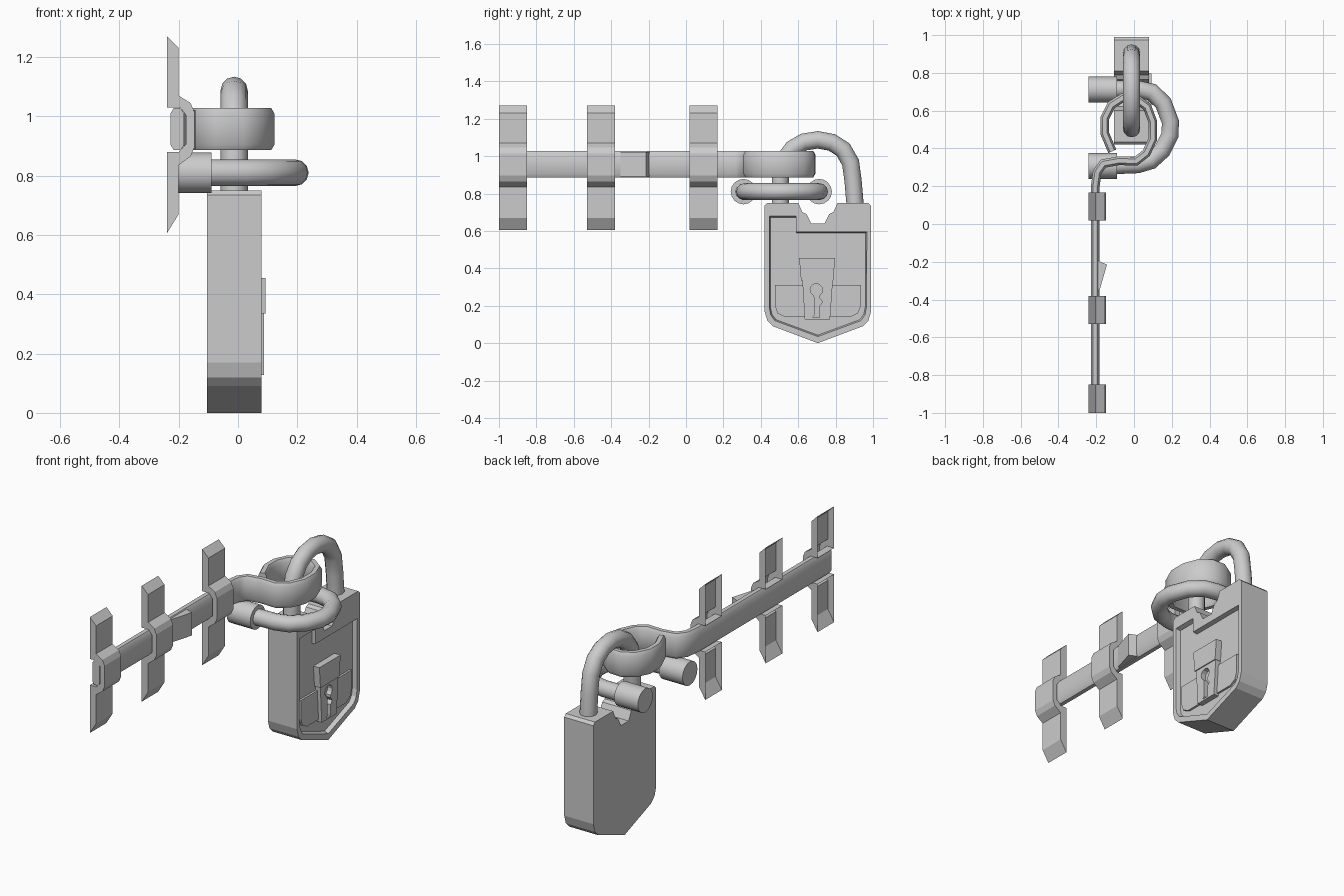
import bpy, bmesh, math
from mathutils import Vector

if "Cube" in bpy.data.objects:
    bpy.data.objects.remove(bpy.data.objects["Cube"])


def finish(bm, name, smooth=False):
    bmesh.ops.recalc_face_normals(bm, faces=bm.faces)
    me = bpy.data.meshes.new(name)
    bm.to_mesh(me)
    bm.free()
    ob = bpy.data.objects.new(name, me)
    bpy.context.collection.objects.link(ob)
    if smooth:
        bpy.ops.object.select_all(action='DESELECT')
        ob.select_set(True)
        bpy.context.view_layer.objects.active = ob
        bpy.ops.object.shade_smooth_by_angle(angle=math.radians(40))
    return ob


def loft(rings, name, smooth=False):
    """Skin closed rings of points and cap both ends."""
    bm = bmesh.new()
    vs = [[bm.verts.new(p) for p in r] for r in rings]
    n = len(vs[0])
    for a, b in zip(vs, vs[1:]):
        for i in range(n):
            j = (i + 1) % n
            bm.faces.new((a[i], a[j], b[j], b[i]))
    bm.faces.new(vs[0])
    bm.faces.new(vs[-1])
    return finish(bm, name, smooth)


def prism(name, pts, axis, lo, hi, smooth=False, shrink=1.0, centre=(0, 0)):
    """Extrude a 2D outline along an axis; the low end may be scaled down."""
    def place(u, v, w):
        return {'x': (w, u, v), 'y': (u, w, v), 'z': (u, v, w)}[axis]
    cu, cv = centre
    low = [place(cu + (u - cu) * shrink, cv + (v - cv) * shrink, lo) for u, v in pts]
    return loft([low, [place(u, v, hi) for u, v in pts]], name, smooth)


def sweep(name, path, up, section):
    """Sweep a section along a planar path with mitred joints."""
    path, up, rings = [Vector(p) for p in path], Vector(up), []
    for i, p in enumerate(path):
        t0 = (p - path[max(i - 1, 0)]).normalized()
        t1 = (path[min(i + 1, len(path) - 1)] - p).normalized()
        t = (t0 + t1).normalized()
        side = t.cross(up) / max(t.dot(t1 if t1.length else t0), 0.5)
        rings.append([p + side * a + up * b for a, b in section])
    return loft(rings, name, True)


def circle(r, n, cu=0, cv=0):
    return [(cu + r * math.cos(2 * math.pi * i / n), cv + r * math.sin(2 * math.pi * i / n))
            for i in range(n)]


def cut(ob, cutter):
    m = ob.modifiers.new("cut", 'BOOLEAN')
    m.operation, m.solver, m.object = 'DIFFERENCE', 'EXACT', cutter
    bpy.context.view_layer.objects.active = ob
    bpy.ops.object.modifier_apply(modifier=m.name)
    bpy.data.objects.remove(cutter)


MID = 0.705


def mirrored(half):
    """Complete a left half outline across the padlock centre line."""
    return half + [(2 * MID - y, z) for y, z in reversed(half) if abs(y - MID) > 1e-4]


# padlock body: shield with a notched top and a recessed front
half = [(MID, 0), (0.465, 0.09), (0.435, 0.12), (0.42, 0.17), (0.42, 0.735), (0.435, 0.75),
        (0.6, 0.75), (0.622, 0.7), (0.645, 0.69), (0.67, 0.64)]
body = prism("padlock_body", mirrored(half), 'x', -0.105, 0.08)
recess = [(MID, 0.035), (0.475, 0.12), (0.453, 0.15), (0.445, 0.19), (0.445, 0.68),
          (0.588, 0.68), (0.588, 0.595), (0.967, 0.595), (0.965, 0.19), (0.957, 0.15), (0.935, 0.12)]
cutter = prism("recess_cutter", recess, 'x', 0.055, 0.08, shrink=0.975, centre=(MID, 0.35))
for v in cutter.data.vertices:
    if v.co.x > 0.079:
        v.co.x = 0.0805
cut(body, cutter)

# raised lock plates
prism("keyplate_head", [(0.605, 0.455), (0.797, 0.455), (0.787, 0.335), (0.615, 0.335)],
      'x', 0.05, 0.093)
stem = prism("keyplate_stem", [(0.622, 0.335), (0.785, 0.335), (0.77, 0.127), (0.635, 0.127)],
             'x', 0.05, 0.087)
hole = circle(0.033, 12, 0.697, 0.285)
hole = hole[:9] + [(0.687, 0.245), (0.687, 0.15), (0.677, 0.137), (0.715, 0.137), (0.715, 0.2),
                   (0.73, 0.22), (0.715, 0.24), (0.715, 0.255)] + hole[11:]
cut(stem, prism("keyhole_cutter", hole, 'x', 0.058, 0.1))
left = [(0.475, 0.31), (0.645, 0.31), (0.645, 0.14), (0.53, 0.14), (0.49, 0.16), (0.475, 0.2)]
prism("side_plate_left", left, 'x', 0.05, 0.067)
prism("side_plate_right", [(2 * MID - y, z) for y, z in left], 'x', 0.05, 0.067)

# shackle
arch = [(0.505, 0.68), (0.505, 0.9), (0.525, 0.98), (0.57, 1.04), (0.63, 1.075), (0.705, 1.087),
        (0.78, 1.073), (0.84, 1.035), (0.88, 0.965), (0.893, 0.87), (0.905, 0.73), (0.905, 0.68)]
sweep("shackle", [(-0.013, y, z) for y, z in arch], (1, 0, 0), circle(0.046, 12))

# sliding bolt bar curling into a ring
bar = [(-0.205, -0.995), (-0.205, 0.2), (-0.195, 0.275), (-0.162, 0.32), (-0.08, 0.335),
       (0.01, 0.332), (0.065, 0.375), (0.1, 0.45), (0.1, 0.54), (0.07, 0.62), (0.01, 0.665),
       (-0.06, 0.668), (-0.12, 0.63), (-0.155, 0.56), (-0.155, 0.48), (-0.115, 0.385)]
sec = [(-0.023, -0.052), (-0.012, -0.071), (0.012, -0.071), (0.023, -0.052),
       (0.023, 0.052), (0.012, 0.071), (-0.012, 0.071), (-0.023, 0.052)]
sweep("bolt_bar", [(x, y, 0.957) for x, y in bar], (0, 0, 1), sec)
prism("bolt_thumb_stop", [(-0.2, -0.19), (-0.143, -0.215), (-0.182, -0.35), (-0.2, -0.35)],
      'z', 0.89, 1.022)

# wall staple with two sockets
loop = [(-0.15, 0.307), (0.02, 0.314), (0.09, 0.335), (0.15, 0.39), (0.19, 0.47), (0.193, 0.54),
        (0.155, 0.64), (0.095, 0.698), (0.02, 0.714), (-0.15, 0.714)]
sweep("staple_loop", [(x, y, 0.81) for x, y in loop], (0, 0, 1), circle(0.045, 12))
for tag, y in (("near", 0.307), ("far", 0.712)):
    prism("staple_socket_" + tag, circle(0.068, 16, y, 0.81), 'x', -0.24, -0.09, smooth=True)

# three hollow-backed guide brackets
prof = [(-0.24, 1.27), (-0.2, 1.23), (-0.2, 1.07), (-0.16, 1.045), (-0.147, 1.015),
        (-0.147, 0.895), (-0.16, 0.865), (-0.2, 0.835), (-0.2, 0.67), (-0.24, 0.605),
        (-0.24, 0.88), (-0.2, 0.88), (-0.176, 0.905), (-0.176, 1.005), (-0.195, 1.03), (-0.24, 1.03)]
for i, y in enumerate((-1.0, -0.53, 0.018)):
    ob = prism(f"guide_bracket_{i + 1}", prof, 'y', y, y + 0.15)
    bm = bmesh.new()
    bm.from_mesh(ob.data)
    back = [f for f in bm.faces if all(v.co.x < -0.239 for v in f.verts)]
    bmesh.ops.delete(bm, geom=back, context='FACES')
    bm.to_mesh(ob.data)
    bm.free()
